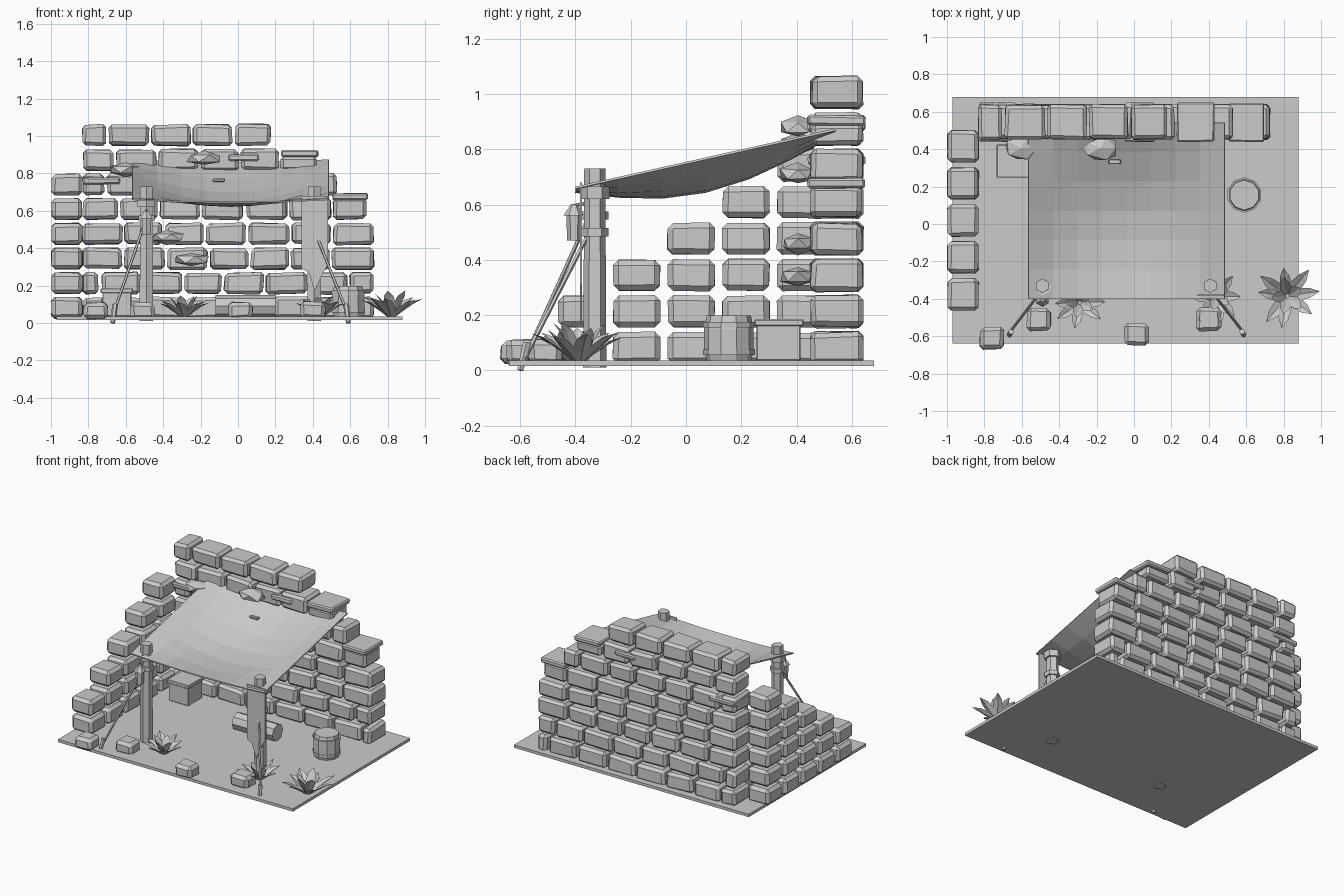
import bpy, bmesh, math, random
from mathutils import Vector, Matrix

random.seed(4)
if "Cube" in bpy.data.objects:
    bpy.data.objects.remove(bpy.data.objects["Cube"], do_unlink=True)

stone_grey = bpy.data.materials.new("stone_grey")
stone_grey.use_nodes = True
GREY = (0.6, 0.6, 0.6, 1)
stone_grey.diffuse_color = GREY
stone_grey.node_tree.nodes["Principled BSDF"].inputs["Base Color"].default_value = GREY


def finish(bm, name):
    bmesh.ops.recalc_face_normals(bm, faces=bm.faces)
    mesh = bpy.data.meshes.new(name)
    bm.to_mesh(mesh)
    bm.free()
    mesh.materials.append(stone_grey)
    obj = bpy.data.objects.new(name, mesh)
    bpy.context.collection.objects.link(obj)
    return obj


def block(bm, low, high, bevel=0.02, jitter=0.0):
    """Chamfered block between two corners, slightly irregular."""
    low, high = Vector(low), Vector(high)
    size = high - low
    part = bmesh.new()
    bmesh.ops.create_cube(part, size=1)
    for v in part.verts:
        v.co = Vector([c * s + random.uniform(-jitter, jitter) for c, s in zip(v.co, size)])
        v.co += (low + high) / 2
    if bevel:
        bmesh.ops.bevel(part, geom=part.edges[:], offset=bevel, segments=1, affect='EDGES')
    temp = bpy.data.meshes.new("temp")
    part.to_mesh(temp)
    part.free()
    bm.from_mesh(temp)
    bpy.data.meshes.remove(temp)


def rod(bm, start, end, r1, r2, sides=6):
    """Tapered prism from start to end."""
    start, end = Vector(start), Vector(end)
    axis = end - start
    turn = axis.to_track_quat('Z', 'Y').to_matrix().to_4x4()
    bmesh.ops.create_cone(bm, cap_ends=True, segments=sides, radius1=r1, radius2=r2,
                          depth=axis.length,
                          matrix=Matrix.Translation((start + end) / 2) @ turn)


def row_z(row):
    return 0.024 + 0.132 * row


# Ground slab
bm = bmesh.new()
block(bm, (-0.97, -0.64, 0.015), (0.88, 0.68, 0.035), bevel=0)
finish(bm, "ground")

# Back wall: first brick length and right end for each course
bm = bmesh.new()
courses = [(0.13, 0.74), (0.1, 0.74), (0.225, 0.74), (0.225, 0.74),
           (0.2, 0.7), (0.13, 0.54), (0.18, 0.23), (0.14, 0.19)]
for row, (first, stop) in enumerate(courses):
    x, length = -0.83, first
    while x < stop - 0.04:
        edge = min(x + length, stop)
        if stop - edge < 0.05:
            edge = stop
        z = row_z(row)
        block(bm, (x, 0.452, z), (edge - 0.015, 0.638, z + 0.114), 0.018, 0.006)
        x, length = edge, random.uniform(0.21, 0.24)
finish(bm, "back_wall")

# Stepped side wall
bm = bmesh.new()
for row, count in enumerate((5, 5, 4, 3, 2, 1)):
    z = row_z(row)
    for i in range(count):
        y = 0.5 - 0.198 * i
        block(bm, (-0.997, y - 0.17, z), (-0.832, y, z + 0.114), 0.02, 0.003)
finish(bm, "side_wall")

# Thin slabs wedged in the back wall
bm = bmesh.new()
for x, z, length in ((-0.73, 0.76, 0.2), (0.03, 0.885, 0.16), (0.33, 0.905, 0.2), (0.6, 0.675, 0.19)):
    block(bm, (x - length / 2, 0.44, z - 0.018), (x + length / 2, 0.648, z + 0.018), 0.008, 0.003)
block(bm, (0.23, 0.455, 0.816), (0.42, 0.638, 0.89), 0.015, 0.003)
finish(bm, "wall_slabs")

# Broken rocks jutting from the back wall
bm = bmesh.new()
for x, z in ((-0.18, 0.88), (-0.6, 0.82), (-0.38, 0.46), (-0.25, 0.34), (-0.1, 0.71)):
    made = bmesh.ops.create_icosphere(bm, subdivisions=1, radius=1)
    for v in made["verts"]:
        k = random.uniform(0.8, 1.15)
        v.co = Vector((x + v.co.x * 0.105 * k, 0.405 + v.co.y * 0.07 * k, z + v.co.z * 0.04 * k))
finish(bm, "wall_rocks")

# Loose stones at the front
bm = bmesh.new()
for x, y in ((-0.76, -0.61), (-0.51, -0.51), (0.01, -0.59), (0.4, -0.51)):
    block(bm, (x - 0.065, y - 0.06, 0.02), (x + 0.065, y + 0.06, 0.112), 0.02, 0.006)
finish(bm, "loose_stones")

# Poles with collars, guy ropes and pegs
for side, x, tie, peg in (("right", -0.49, 0.56, -0.67), ("left", 0.407, 0.5, 0.59)):
    bm = bmesh.new()
    rod(bm, (x, -0.33, 0.01), (x, -0.33, 0.73), 0.042, 0.038)
    rod(bm, (x, -0.33, 0.62), (x, -0.33, 0.665), 0.054, 0.054)
    finish(bm, side + "_pole")
    bm = bmesh.new()
    rod(bm, (x, -0.35, tie), (peg, -0.585, 0.04), 0.008, 0.008, 5)
    rod(bm, (x, -0.33, tie - 0.015), (x, -0.33, tie + 0.015), 0.05, 0.05)
    finish(bm, side + "_guy_rope")
    bm = bmesh.new()
    rod(bm, (peg, -0.6, 0.0), (peg * 0.98, -0.575, 0.1), 0.012, 0.016, 6)
    finish(bm, side + "_peg")

# Hanging lantern on the pole
bm = bmesh.new()
rod(bm, (-0.49, -0.405, 0.47), (-0.49, -0.405, 0.56), 0.025, 0.028)
rod(bm, (-0.49, -0.405, 0.56), (-0.49, -0.405, 0.6), 0.038, 0.012)
rod(bm, (-0.49, -0.41, 0.595), (-0.49, -0.36, 0.605), 0.006, 0.006)
finish(bm, "lantern")


# Sagging canopy
def canopy_z(u, v):
    return 0.665 + 0.21 * v - (1 - u * u) * (0.015 + 0.105 * math.sin(math.pi * v))


bm = bmesh.new()
bmesh.ops.create_grid(bm, x_segments=8, y_segments=6, size=1)
for p in bm.verts:
    u, v = p.co.x, (p.co.y + 1) / 2
    p.co = Vector((-0.04 + 0.525 * u, -0.4 + 0.94 * v, canopy_z(u, v)))
canopy = finish(bm, "canopy")
canopy.modifiers.new("thickness", 'SOLIDIFY').thickness = 0.008

# Patch on the canopy
bm = bmesh.new()
block(bm, (-0.135, 0.32, 0.755), (-0.07, 0.345, 0.772), 0.004)
finish(bm, "canopy_patch")

# Torn cloth strip hanging from the canopy edge
bm = bmesh.new()
outline = [(0.34, 0.68), (0.48, 0.68), (0.48, 0.31), (0.455, 0.27), (0.41, 0.17), (0.38, 0.27), (0.34, 0.29)]
bm.faces.new([bm.verts.new((x, -0.376, z)) for x, z in outline])
strip = finish(bm, "hanging_cloth")
strip.modifiers.new("thickness", 'SOLIDIFY').thickness = 0.008

# Barrel with bands
bm = bmesh.new()
levels = [(0.035, 0.08), (0.07, 0.09), (0.15, 0.09), (0.198, 0.08)]
for (z1, r1), (z2, r2) in zip(levels, levels[1:]):
    rod(bm, (0.59, 0.155, z1), (0.59, 0.155, z2), r1, r2, 10)
for z in (0.065, 0.165):
    rod(bm, (0.59, 0.155, z - 0.01), (0.59, 0.155, z + 0.01), 0.094, 0.094, 10)
finish(bm, "barrel")

# Crate with lid
bm = bmesh.new()
block(bm, (-0.725, 0.255, 0.035), (-0.57, 0.415, 0.165), 0.004)
block(bm, (-0.735, 0.248, 0.16), (-0.562, 0.425, 0.185), 0.004)
finish(bm, "crate")

# Fallen log
bm = bmesh.new()
rod(bm, (-0.12, 0.16, 0.09), (0.2, 0.16, 0.09), 0.06, 0.06, 8)
finish(bm, "log")

# Spiky plants: two rings of folded blades
blade = [(0.01, 0.0, 0.012), (0.06, 0.05, 0.034), (0.12, 0.105, 0.026), (0.17, 0.14, 0.001)]


def plant(name, cx, cy, scale):
    bm = bmesh.new()
    for ring, (count, reach, rise) in enumerate(((8, 1.0, 0.75), (5, 0.55, 1.0))):
        for i in range(count):
            a = math.tau * (i + 0.5 * ring) / count + random.uniform(-0.2, 0.2)
            k = scale * random.uniform(0.85, 1.08)
            out, across = Vector((math.cos(a), math.sin(a), 0)), Vector((-math.sin(a), math.cos(a), 0))
            rows = []
            for r, z, w in blade:
                mid = Vector((cx, cy, 0.025)) + out * r * reach * k + Vector((0, 0, z * rise * k))
                lift = Vector((0, 0, w * 0.4))
                rows.append([bm.verts.new(mid + across * w * s * scale + lift * abs(s)) for s in (-1, 0, 1)])
            for low, high in zip(rows, rows[1:]):
                for j in (0, 1):
                    bm.faces.new((low[j], low[j + 1], high[j + 1], high[j]))
    finish(bm, name)


plant("plant_right", -0.29, -0.42, 0.88)
plant("plant_middle", 0.44, -0.385, 0.88)
plant("plant_left", 0.82, -0.385, 1.0)
